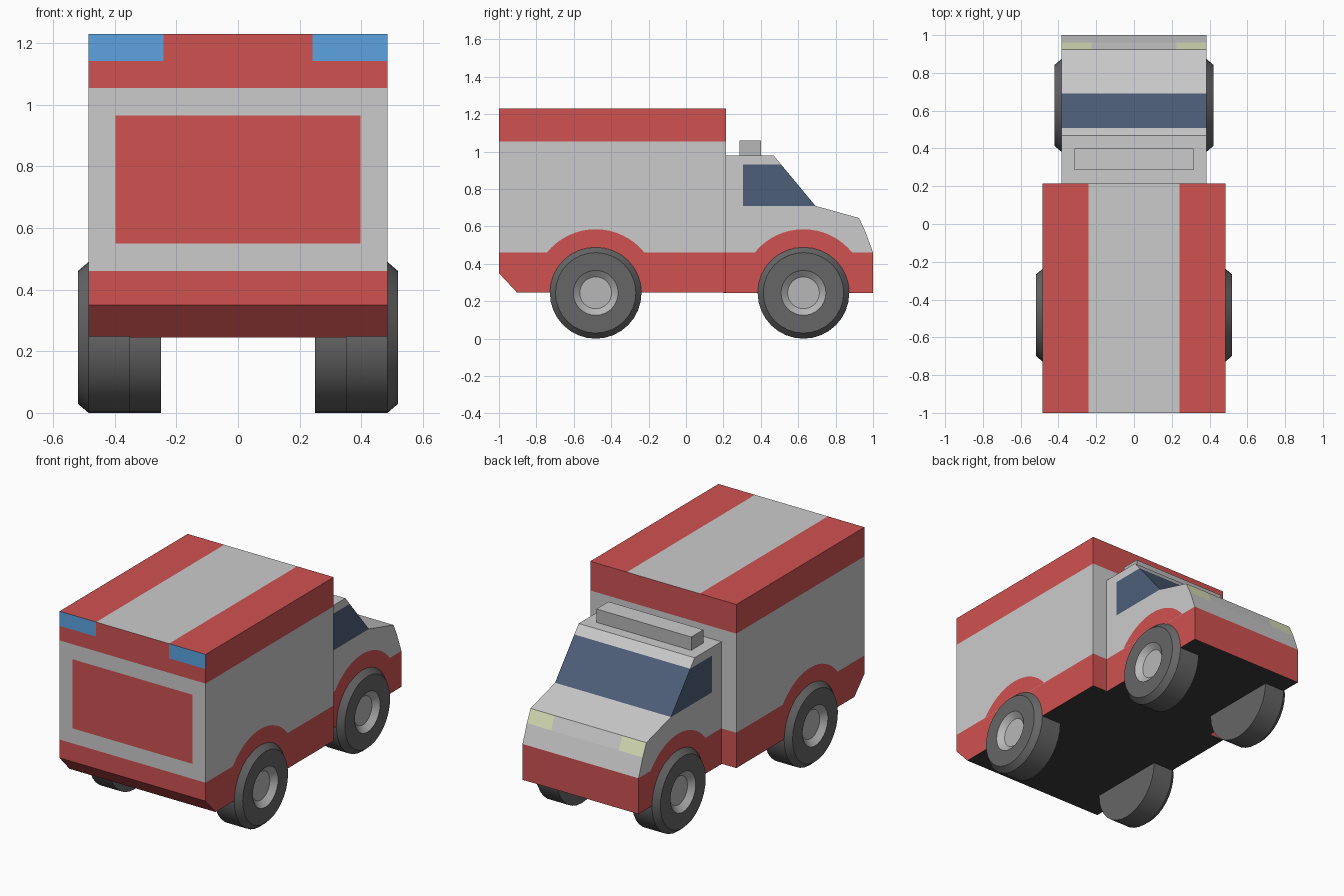
import bpy, bmesh, math
from mathutils import Vector

if "Cube" in bpy.data.objects:
    bpy.data.objects.remove(bpy.data.objects["Cube"])


def mat(name, r, g, b):
    m = bpy.data.materials.new(name)
    m.diffuse_color = [(c / 255) ** 2.2 for c in (r, g, b)] + [1]
    m.use_nodes = True
    m.node_tree.nodes["Principled BSDF"].inputs["Base Color"].default_value = m.diffuse_color
    return m


MATS = [mat("white", 218, 222, 218), mat("red", 206, 83, 82),
        mat("glass", 78, 95, 120), mat("blue", 92, 162, 225),
        mat("yellow", 218, 224, 184), mat("underside", 62, 62, 62),
        mat("tyre", 102, 102, 102), mat("metal", 182, 182, 182)]
WHITE, RED, GLASS, BLUE, YELLOW, UNDER, TYRE, METAL = range(8)


def finish(name, bm):
    me = bpy.data.meshes.new(name)
    bm.to_mesh(me)
    bm.free()
    for m in MATS:
        me.materials.append(m)
    ob = bpy.data.objects.new(name, me)
    bpy.context.collection.objects.link(ob)
    return ob


def prism(name, half, profile, cuts, paint):
    """Extrude a (y, z) profile across x, cut it along colour borders, paint faces."""
    bm = bmesh.new()
    face = bm.faces.new([bm.verts.new((-half, y, z)) for y, z in profile])
    ext = bmesh.ops.extrude_face_region(bm, geom=[face])
    moved = [v for v in ext["geom"] if isinstance(v, bmesh.types.BMVert)]
    bmesh.ops.translate(bm, verts=moved, vec=(2 * half, 0, 0))
    bmesh.ops.recalc_face_normals(bm, faces=bm.faces)
    for axis, value in cuts:
        n = Vector((0, 0, 0))
        n["xyz".index(axis)] = 1
        bmesh.ops.bisect_plane(bm, geom=bm.verts[:] + bm.edges[:] + bm.faces[:],
                               dist=1e-5, plane_co=n * value, plane_no=n)
    bm.normal_update()
    for f in bm.faces:
        f.material_index = paint(f.calc_center_median(), f.normal)
    return finish(name, bm)


# Box body with striped roof, rear panel and rear lights
def paint_box(c, n):
    if n.z < -0.9:
        return UNDER
    if n.z > 0.9:
        return RED if abs(c.x) > 0.242 else WHITE
    if n.y < -0.9:
        if c.z > 1.142 and abs(c.x) > 0.242:
            return BLUE
        if 0.55 < c.z < 0.965 and abs(c.x) < 0.398:
            return RED
    return RED if c.z < 0.46 or c.z > 1.055 else WHITE


prism("box_body", 0.485,
      [(-1, 0.35), (-1, 1.23), (0.215, 1.23), (0.215, 0.248), (-0.905, 0.248)],
      [("z", 0.46), ("z", 0.55), ("z", 0.965), ("z", 1.055), ("z", 1.142),
       ("x", -0.398), ("x", 0.398), ("x", -0.242), ("x", 0.242)], paint_box)


# Cab with wrap-around glass and headlights
def paint_cab(c, n):
    if n.z < -0.9:
        return UNDER
    if c.z < 0.46:
        return RED
    if 0.71 < c.z < 0.93 and c.y > 0.305:
        return GLASS
    if n.y > 0.5 and 0.57 < c.z < 0.65 and abs(c.x) > 0.225:
        return YELLOW
    return WHITE


prism("cab", 0.385,
      [(0.2, 0.245), (0.2, 0.98), (0.468, 0.98), (0.692, 0.71), (0.925, 0.645),
       (0.96, 0.57), (1, 0.46), (1, 0.245)],
      [("z", 0.46), ("z", 0.57), ("z", 0.71), ("z", 0.93), ("y", 0.305),
       ("x", -0.225), ("x", 0.225)], paint_cab)

# Roof light bar
prism("light_bar", 0.315, [(0.285, 0.975), (0.285, 1.06), (0.4, 1.06), (0.4, 0.975)],
      [], lambda c, n: METAL if n.z < 0.5 else WHITE)


# Red trim above the wheels: a circle segment lying on the body side
def arch(name, side, x, y):
    bm = bmesh.new()
    a = math.asin(0.21 / 0.335)
    pts = [a + (math.pi - 2 * a) * i / 16 for i in range(17)]
    f = bm.faces.new([bm.verts.new((side * (x + 0.0015), y + 0.335 * math.cos(t),
                                    0.25 + 0.335 * math.sin(t))) for t in pts])
    f.normal_update()
    if f.normal.x * side < 0:
        f.normal_flip()
    f.material_index = RED
    finish(name, bm)


# Wheel: lathed tyre with chamfered shoulder and dished hub
def wheel(name, side, x, y):
    profile = [(-0.17, 0), (-0.17, 0.245), (-0.035, 0.245), (0, 0.215),
               (0, 0.12), (-0.03, 0.085), (-0.03, 0)]
    bm = bmesh.new()
    vs = [bm.verts.new((side * (x + dx), y, 0.245 + r)) for dx, r in profile]
    es = [bm.edges.new(p) for p in zip(vs, vs[1:])]
    bmesh.ops.spin(bm, geom=vs + es, cent=(0, y, 0.245), axis=(1, 0, 0),
                   angle=2 * math.pi, steps=32)
    bmesh.ops.remove_doubles(bm, verts=bm.verts, dist=1e-4)
    bmesh.ops.recalc_face_normals(bm, faces=bm.faces)
    for f in bm.faces:
        reach = max(math.hypot(v.co.y - y, v.co.z - 0.245) for v in f.verts)
        outer = f.calc_center_median().x * side > x - 0.1
        f.material_index = METAL if outer and reach < 0.13 else TYRE
    ob = finish(name, bm)
    bpy.ops.object.select_all(action="DESELECT")
    ob.select_set(True)
    bpy.context.view_layer.objects.active = ob
    bpy.ops.object.shade_smooth_by_angle(angle=math.radians(25))


for side, sname in ((-1, "left"), (1, "right")):
    for axle, body, reach, y in (("box", 0.485, 0.52, -0.483), ("cab", 0.385, 0.42, 0.628)):
        arch(f"{axle}_arch_{sname}", side, body, y)
        wheel(f"{axle}_wheel_{sname}", side, reach, y)
